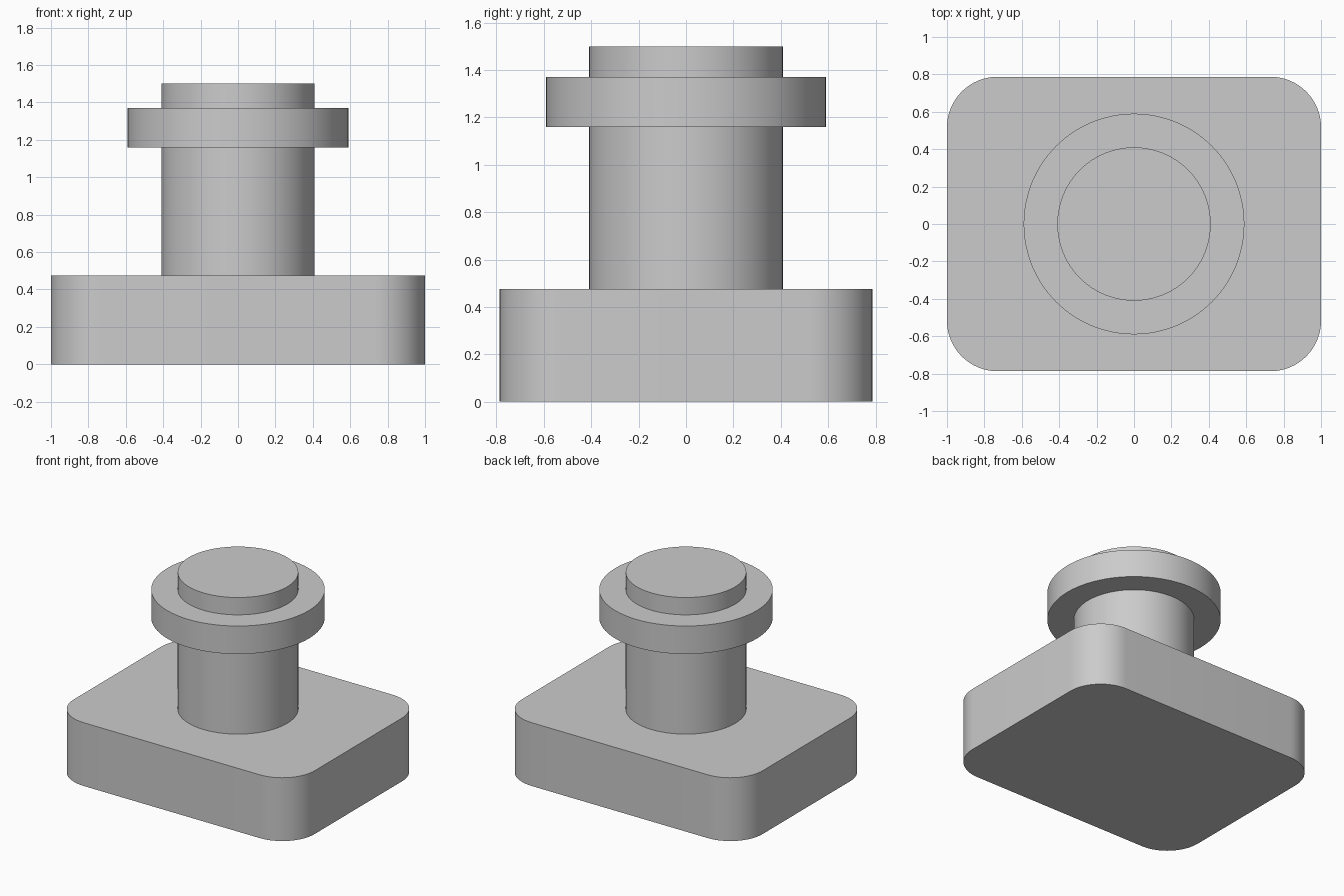
import bpy, bmesh, math
from mathutils import Matrix

if "Cube" in bpy.data.objects:
    bpy.data.objects.remove(bpy.data.objects["Cube"])

grey = bpy.data.materials.new("plain_grey")
grey.diffuse_color = (0.6, 0.6, 0.6, 1)
grey.use_nodes = True
grey.node_tree.nodes["Principled BSDF"].inputs["Base Color"].default_value = grey.diffuse_color


def finish(bm, name):
    """Turn a bmesh into a named object, smooth except at sharp edges."""
    bmesh.ops.recalc_face_normals(bm, faces=bm.faces)
    mesh = bpy.data.meshes.new(name)
    bm.to_mesh(mesh)
    bm.free()
    mesh.materials.append(grey)
    obj = bpy.data.objects.new(name, mesh)
    bpy.context.collection.objects.link(obj)
    bpy.ops.object.select_all(action='DESELECT')
    obj.select_set(True)
    bpy.context.view_layer.objects.active = obj
    bpy.ops.object.shade_smooth_by_angle(angle=math.radians(30))
    return obj


def rounded_block(name, half_x, half_y, height, radius, steps=16):
    """Rectangle with rounded corners, extruded upwards."""
    bm = bmesh.new()
    ring = []
    for corner, (sx, sy) in enumerate([(1, 1), (-1, 1), (-1, -1), (1, -1)]):
        for i in range(steps + 1):
            a = (corner + i / steps) * math.pi / 2
            ring.append(bm.verts.new((sx * (half_x - radius) + radius * math.cos(a),
                                      sy * (half_y - radius) + radius * math.sin(a), 0)))
    face = bm.faces.new(ring)
    top = bmesh.ops.extrude_face_region(bm, geom=[face], use_keep_orig=True)
    verts = [v for v in top["geom"] if isinstance(v, bmesh.types.BMVert)]
    bmesh.ops.translate(bm, verts=verts, vec=(0, 0, height))
    return finish(bm, name)


def turned_part(name, profile, sides=96):
    """Spin a radius/height profile about the z axis and cap its top."""
    bm = bmesh.new()
    rings = [[bm.verts.new((r * math.cos(2 * math.pi * i / sides),
                            r * math.sin(2 * math.pi * i / sides), z))
              for i in range(sides)] for r, z in profile]
    for low, high in zip(rings, rings[1:]):
        for i in range(sides):
            j = (i + 1) % sides
            bm.faces.new((low[i], low[j], high[j], high[i]))
    bm.faces.new(rings[-1])
    return finish(bm, name)


# Rounded rectangular base
rounded_block("base", 1.0, 0.787, 0.475, 0.27)

# Round post with a wide collar near the top
turned_part("post_with_collar", [(0.41, 0.475), (0.41, 1.16), (0.59, 1.16),
                                 (0.59, 1.37), (0.41, 1.37), (0.41, 1.50)])
